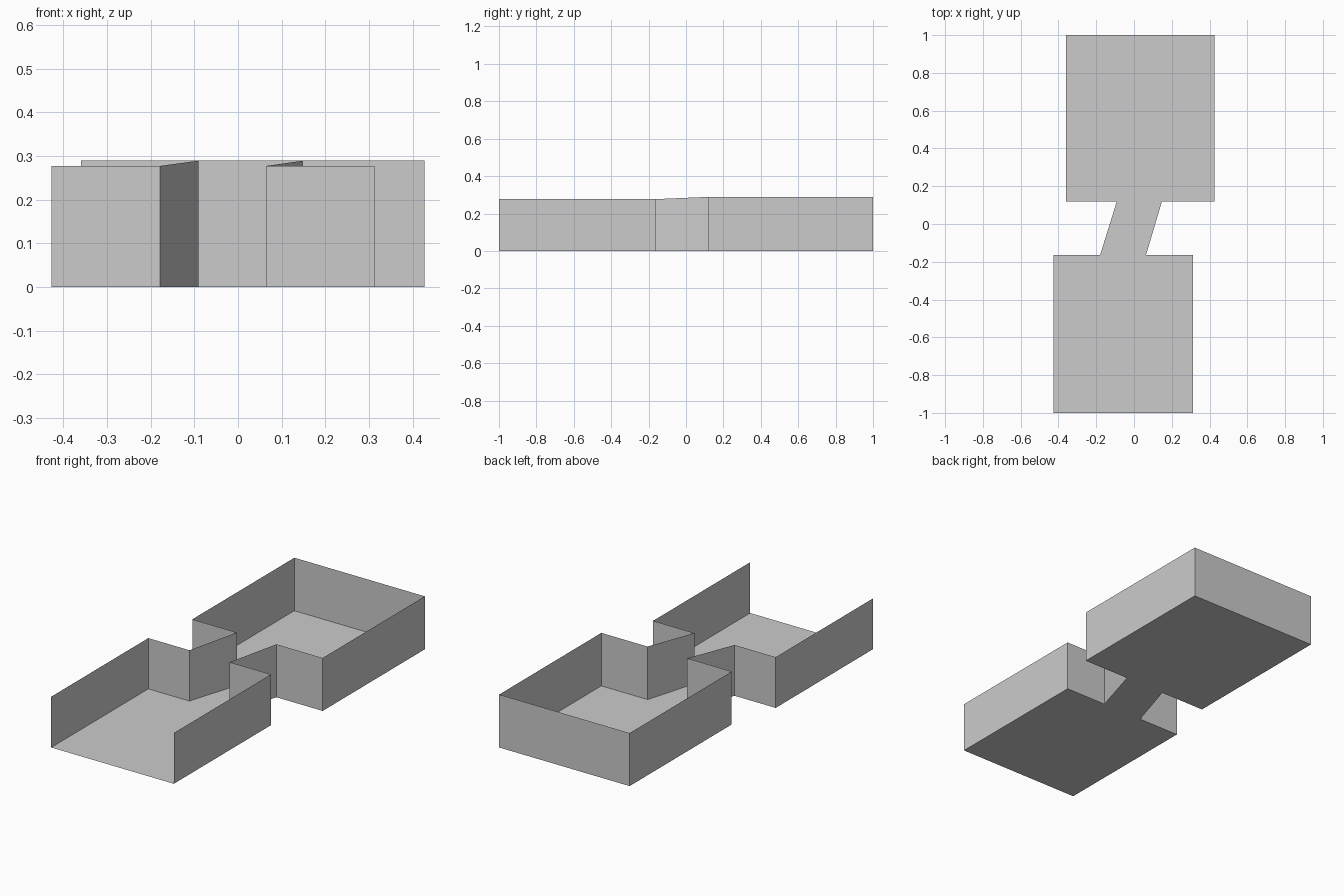
import bpy

if "Cube" in bpy.data.objects:
    bpy.data.objects.remove(bpy.data.objects["Cube"])

LOW, HIGH = 0.277, 0.289   # wall heights of the front and back rooms

# Floor-plan outline, counter-clockwise from the open front: (x, y, wall height)
plan = [
    (0.313, -1.0, LOW), (0.313, -0.163, LOW), (0.064, -0.163, LOW),
    (0.148, 0.12, HIGH), (0.427, 0.12, HIGH), (0.427, 1.0, HIGH),
    (-0.36, 1.0, HIGH), (-0.36, 0.12, HIGH), (-0.091, 0.12, HIGH),
    (-0.179, -0.163, LOW), (-0.427, -0.163, LOW), (-0.427, -1.0, LOW),
]
n = len(plan)


def add_mesh(name, verts, faces):
    mesh = bpy.data.meshes.new(name)
    mesh.from_pydata(verts, [], faces)
    mesh.update()
    obj = bpy.data.objects.new(name, mesh)
    bpy.context.collection.objects.link(obj)
    return obj


base = [(x, y, 0) for x, y, h in plan]

# Floors: front room, slanted passage, back room
add_mesh("front_room_floor", [base[i] for i in (0, 1, 2, 9, 10, 11)], [range(6)])
add_mesh("passage_floor", [base[i] for i in (2, 3, 8, 9)], [range(4)])
add_mesh("back_room_floor", [base[i] for i in (3, 4, 5, 6, 7, 8)], [range(6)])

# Thin walls follow the outline, leaving the front side open
add_mesh("walls", base + plan,
         [(i, i + 1, n + i + 1, n + i) for i in range(n - 1)])
